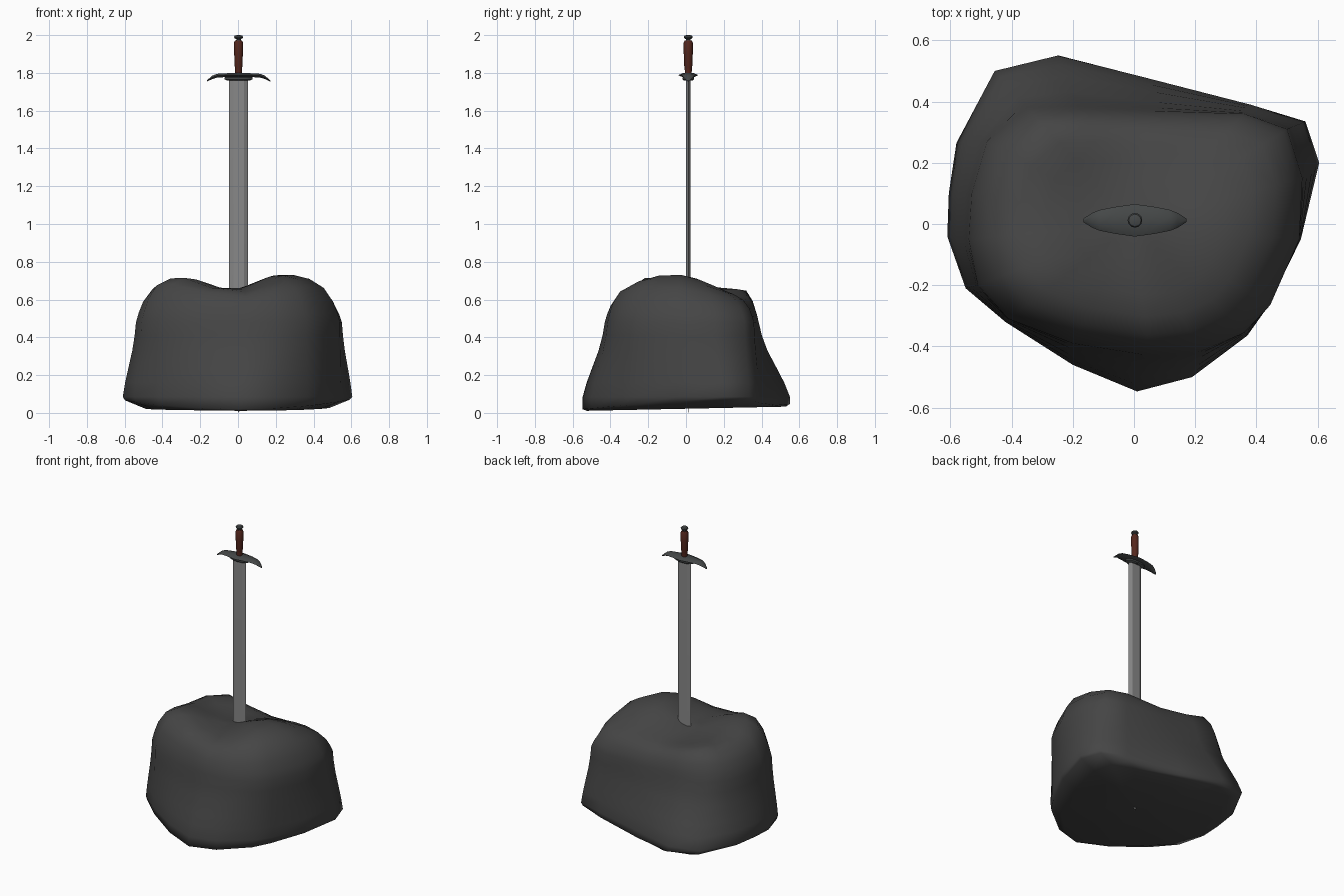
import bpy, bmesh
from math import exp, sin, cos, pi

if "Cube" in bpy.data.objects:
    bpy.data.objects.remove(bpy.data.objects["Cube"])

CX, CY = 0.003, 0.012  # sword axis


def material(name, col):
    m = bpy.data.materials.new(name)
    m.diffuse_color = (*col, 1)
    m.use_nodes = True
    m.node_tree.nodes["Principled BSDF"].inputs["Base Color"].default_value = m.diffuse_color
    return m


STONE = material("dark_stone", (0.06, 0.06, 0.06))
STEEL = material("steel", (0.25, 0.25, 0.25))
IRON = material("dark_iron", (0.06, 0.065, 0.065))
LEATHER = material("red_leather", (0.09, 0.02, 0.012))


def loft(name, rings, mat, angle):
    """Skin a list of closed rings; a one-point end ring closes to a tip."""
    bm = bmesh.new()
    loops = [[bm.verts.new(p) for p in r] for r in rings]
    for a, b in zip(loops, loops[1:]):
        n = max(len(a), len(b))
        for i in range(n):
            j = (i + 1) % n
            if len(a) == 1:
                bm.faces.new((a[0], b[j], b[i]))
            elif len(b) == 1:
                bm.faces.new((a[i], a[j], b[0]))
            else:
                bm.faces.new((a[i], a[j], b[j], b[i]))
    for end in (loops[0], loops[-1]):
        if len(end) > 2:
            bm.faces.new(end)
    bmesh.ops.recalc_face_normals(bm, faces=bm.faces)
    me = bpy.data.meshes.new(name)
    bm.to_mesh(me)
    bm.free()
    ob = bpy.data.objects.new(name, me)
    bpy.context.collection.objects.link(ob)
    me.materials.append(mat)
    bpy.ops.object.select_all(action='DESELECT')
    ob.select_set(True)
    bpy.context.view_layer.objects.active = ob
    bpy.ops.object.shade_smooth_by_angle(angle=angle)
    return ob


def lathe(name, profile, mat, sides=12, sx=1, sy=1):
    rings = [[(CX + r * sx * cos(2 * pi * i / sides),
               CY + r * sy * sin(2 * pi * i / sides), z) for i in range(sides)]
             for r, z in profile]
    return loft(name, rings, mat, 0.7)


# Boulder: foot outline blended into a shoulder outline, then a humped top
FOOT = [(.605, .2), (.56, .335), (.38, .39), (.03, .48), (-.25, .55), (-.455, .5),
        (-.58, .265), (-.605, .1), (-.61, -.04), (-.55, -.21), (-.42, -.32),
        (-.2, -.46), (.01, -.547), (.19, -.5), (.37, -.365), (.44, -.265), (.545, -.05)]
SHOULDER = [(.55, .15), (.5, .31), (.36, .36), (.05, .37), (-.18, .385), (-.35, .38),
            (-.48, .27), (-.53, .1), (-.54, -.05), (-.51, -.2), (-.41, -.31),
            (-.2, -.39), (.05, -.43), (.22, -.415), (.36, -.355), (.445, -.265), (.54, -.05)]


def hump(x, y, cx, cy, amp, left, right, front, back):
    dx = (x - cx) / (left if x < cx else right)
    dy = (y - cy) / (front if y < cy else back)
    return amp * exp(-(dx * dx + dy * dy) / 2)


def top_height(x, y):
    return (0.59 + hump(x, y, -.3, -.18, .13, .25, .15, .2, .2)
            + hump(x, y, .24, -.05, .145, .17, .24, .27, .19)
            + hump(x, y, -.35, .33, .08, .2, .15, .15, .15))


rings = [[(0, 0, .022)],
         [(x * .8, y * .96, .022 + .02 * y) for x, y in FOOT],
         [(x * .98, y, .03 + .02 * y + .1 * x * x) for x, y in FOOT],
         [(x, y, .085) for x, y in FOOT]]
for t, z in ((.18, .16), (.4, .23), (.72, .33), (.9, .41), (1, .48)):
    rings.append([(a + (c - a) * t, b + (d - b) * t, z)
                  for (a, b), (c, d) in zip(FOOT, SHOULDER)])
for s in (.975, .93, .84, .7, .54, .36, .18):
    rings.append([(x * s, y * s, .48 + (top_height(x * s, y * s) - .48) * (1 - s ** 12))
                  for x, y in SHOULDER])
rings.append([(0, 0, top_height(0, 0))])
loft("boulder", rings, STONE, 1.2)

# Blade: flattened hexagonal section running through the stone to a point
SECTION = [(-.05, 0), (-.028, -.012), (.028, -.012), (.05, 0), (.028, .012), (-.028, .012)]
blade = [[(CX, CY, 0)]]
for s, z in ((.55, .06), (1, .16), (1, 1.77)):
    blade.append([(CX + x * s, CY + y * s, z) for x, y in SECTION])
loft("blade", blade, STEEL, 0.3)

# Crossguard: drooping bar, widest in the middle
half = [(.0, 1.788, .012, .053), (.065, 1.788, .010, .044), (.115, 1.785, .010, .034),
        (.14, 1.776, .009, .024), (.168, 1.757, .003, .006)]
stations = [(-x, z, h, w) for x, z, h, w in reversed(half[1:])] + half
loft("crossguard", [[(CX + x, CY - w, z), (CX + x, CY - w * .5, z + h),
                     (CX + x, CY + w * .5, z + h), (CX + x, CY + w, z),
                     (CX + x, CY + w * .5, z - h), (CX + x, CY - w * .5, z - h)]
                    for x, z, h, w in stations], IRON, 0.6)

# Collar under the guard
lathe("collar", [(.06, 1.76), (.075, 1.766), (.075, 1.776), (.06, 1.782)], IRON, 12, 1, .4)

# Grip and pommel
lathe("grip", [(.018, 1.79), (.019, 1.83), (.022, 1.84), (.022, 1.885), (.024, 1.9),
               (.024, 1.96), (.018, 1.972)], LEATHER)
lathe("pommel", [(.013, 1.965), (.012, 1.978), (.022, 1.984), (.024, 1.99),
                 (.02, 1.997), (.008, 2.0)], IRON)
